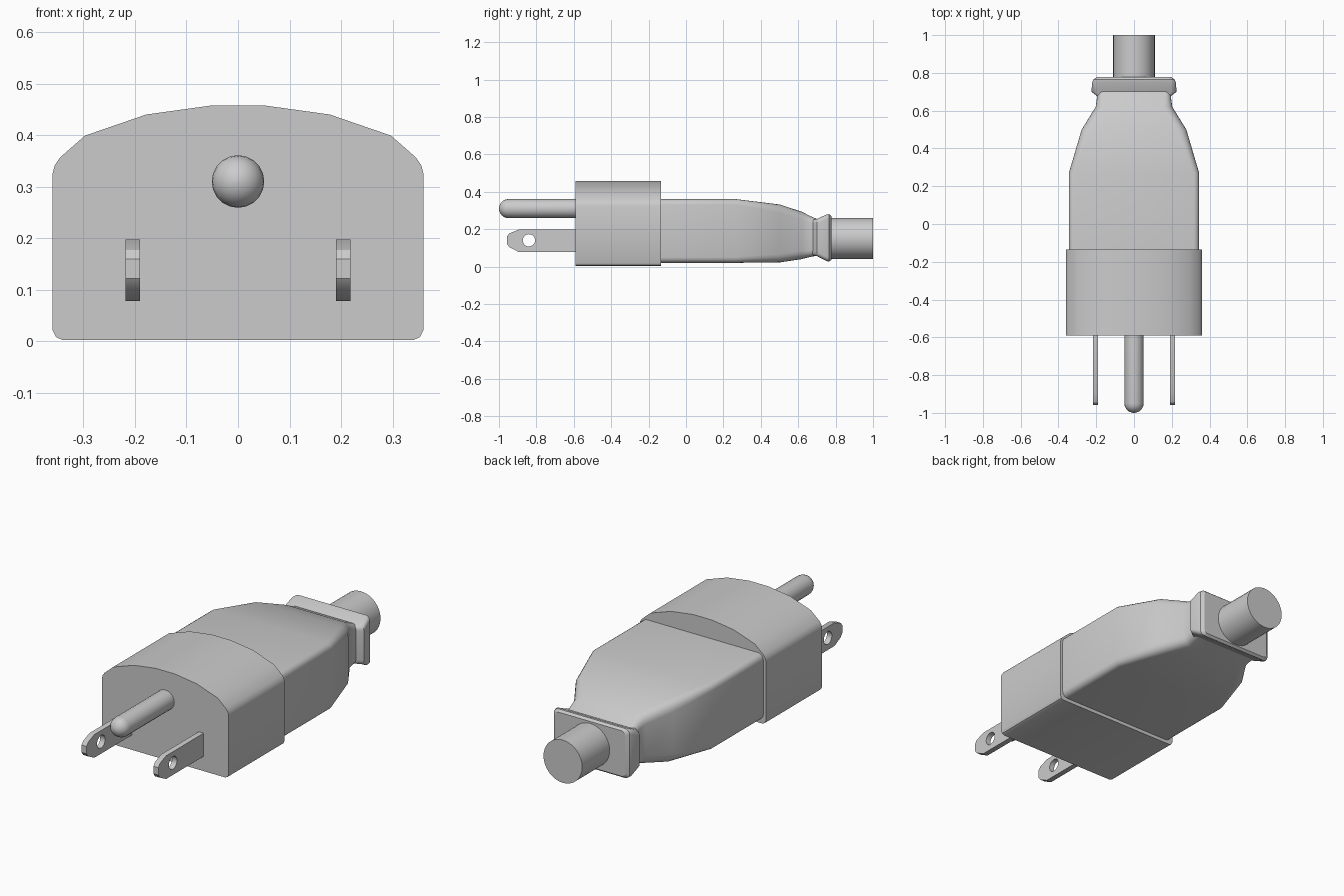
import bpy, bmesh, math
from math import pi, sin, cos

if "Cube" in bpy.data.objects:
    bpy.data.objects.remove(bpy.data.objects["Cube"])


def smooth(ob, angle=30):
    bpy.ops.object.select_all(action='DESELECT')
    ob.select_set(True)
    bpy.context.view_layer.objects.active = ob
    bpy.ops.object.shade_smooth_by_angle(angle=math.radians(angle))


def plate(name, loops, half, loc, rot):
    """Flat outline (later loops are holes) extruded both ways, as a mesh."""
    cu = bpy.data.curves.new(name, 'CURVE')
    cu.dimensions, cu.fill_mode, cu.extrude = '2D', 'BOTH', half
    for pts in loops:
        sp = cu.splines.new('POLY')
        sp.points.add(len(pts) - 1)
        for p, (u, v) in zip(sp.points, pts):
            p.co = (u, v, 0, 1)
        sp.use_cyclic_u = True
    ob = bpy.data.objects.new(name, cu)
    bpy.context.collection.objects.link(ob)
    ob.location, ob.rotation_euler = loc, rot
    bpy.ops.object.select_all(action='DESELECT')
    ob.select_set(True)
    bpy.context.view_layer.objects.active = ob
    bpy.ops.object.convert(target='MESH')
    ob = bpy.context.object
    bm = bmesh.new()
    bm.from_mesh(ob.data)
    bmesh.ops.remove_doubles(bm, verts=bm.verts, dist=1e-4)
    bmesh.ops.recalc_face_normals(bm, faces=bm.faces)
    bm.to_mesh(ob.data)
    bm.free()
    smooth(ob)
    return ob


def loft(name, rings):
    """Skin closed rings of 3D points and cap both ends."""
    bm = bmesh.new()
    rows = [[bm.verts.new(p) for p in r] for r in rings]
    n = len(rows[0])
    for a, b in zip(rows, rows[1:]):
        for i in range(n):
            j = (i + 1) % n
            bm.faces.new((a[i], a[j], b[j], b[i]))
    bm.faces.new(rows[0])
    bm.faces.new(rows[-1])
    bmesh.ops.recalc_face_normals(bm, faces=bm.faces)
    me = bpy.data.meshes.new(name)
    bm.to_mesh(me)
    bm.free()
    ob = bpy.data.objects.new(name, me)
    bpy.context.collection.objects.link(ob)
    smooth(ob)
    return ob


def rounded_rect(y, hw, z0, z1, r, steps=4):
    pts = []
    corners = ((hw - r, z1 - r), (r - hw, z1 - r), (r - hw, z0 + r), (hw - r, z0 + r))
    for k, (cx, cz) in enumerate(corners):
        for i in range(steps + 1):
            a = pi / 2 * (k + i / steps)
            pts.append((cx + r * cos(a), y, cz + r * sin(a)))
    return pts


def circle(y, z, r, n):
    return [(r * cos(2 * pi * i / n), y, z + r * sin(2 * pi * i / n)) for i in range(n)]


# Front block with a faceted arched top
half = [(0.34, 0.002), (0.353, 0.008), (0.36, 0.022), (0.36, 0.325),
        (0.356, 0.341), (0.345, 0.357), (0.297, 0.399), (0.178, 0.44), (0.055, 0.457)]
outline = half + [(-x, z) for x, z in reversed(half)]
plate("front_block", [outline], 0.2275, (0, -0.3625, 0), (pi / 2, 0, 0))

# Tapered grip: y, half width, bottom, top, corner radius
loft("grip", [rounded_rect(*s) for s in (
    (-0.137, 0.345, 0.02, 0.36, 0.03),
    (0.27, 0.345, 0.02, 0.36, 0.03),
    (0.50, 0.277, 0.022, 0.332, 0.045),
    (0.62, 0.203, 0.04, 0.293, 0.045),
    (0.66, 0.197, 0.05, 0.272, 0.035),
    (0.71, 0.195, 0.06, 0.25, 0.03))])

# Strain relief collar at the back of the grip
loft("collar", [rounded_rect(*s) for s in (
    (0.67, 0.185, 0.06, 0.25, 0.02),
    (0.70, 0.226, 0.056, 0.254, 0.025),
    (0.75, 0.221, 0.03, 0.278, 0.025),
    (0.765, 0.215, 0.026, 0.28, 0.025),
    (0.777, 0.198, 0.036, 0.27, 0.02))])

# Cable stub
loft("cable", [circle(0.765, 0.15, 0.11, 32), circle(1.0, 0.15, 0.11, 32)])

# Round ground pin with a domed tip
pin = [circle(-0.58, 0.31, 0.051, 20)]
for i in range(7):
    a = pi / 2 * i / 6
    pin.append(circle(-0.949 - 0.051 * sin(a), 0.31, max(0.051 * cos(a), 0.002), 20))
loft("ground_pin", pin)

# Two flat blades with holes
blade = [(-0.58, 0.078), (-0.895, 0.078), (-0.945, 0.104), (-0.958, 0.122),
         (-0.958, 0.16), (-0.945, 0.177), (-0.895, 0.197), (-0.58, 0.197)]
hole = [(-0.84 + 0.033 * cos(2 * pi * i / 20), 0.14 + 0.033 * sin(2 * pi * i / 20))
        for i in range(20)]
for side, x in (("left", -0.204), ("right", 0.204)):
    plate("blade_" + side, [blade, hole], 0.014, (x, 0, 0), (pi / 2, 0, pi / 2))
